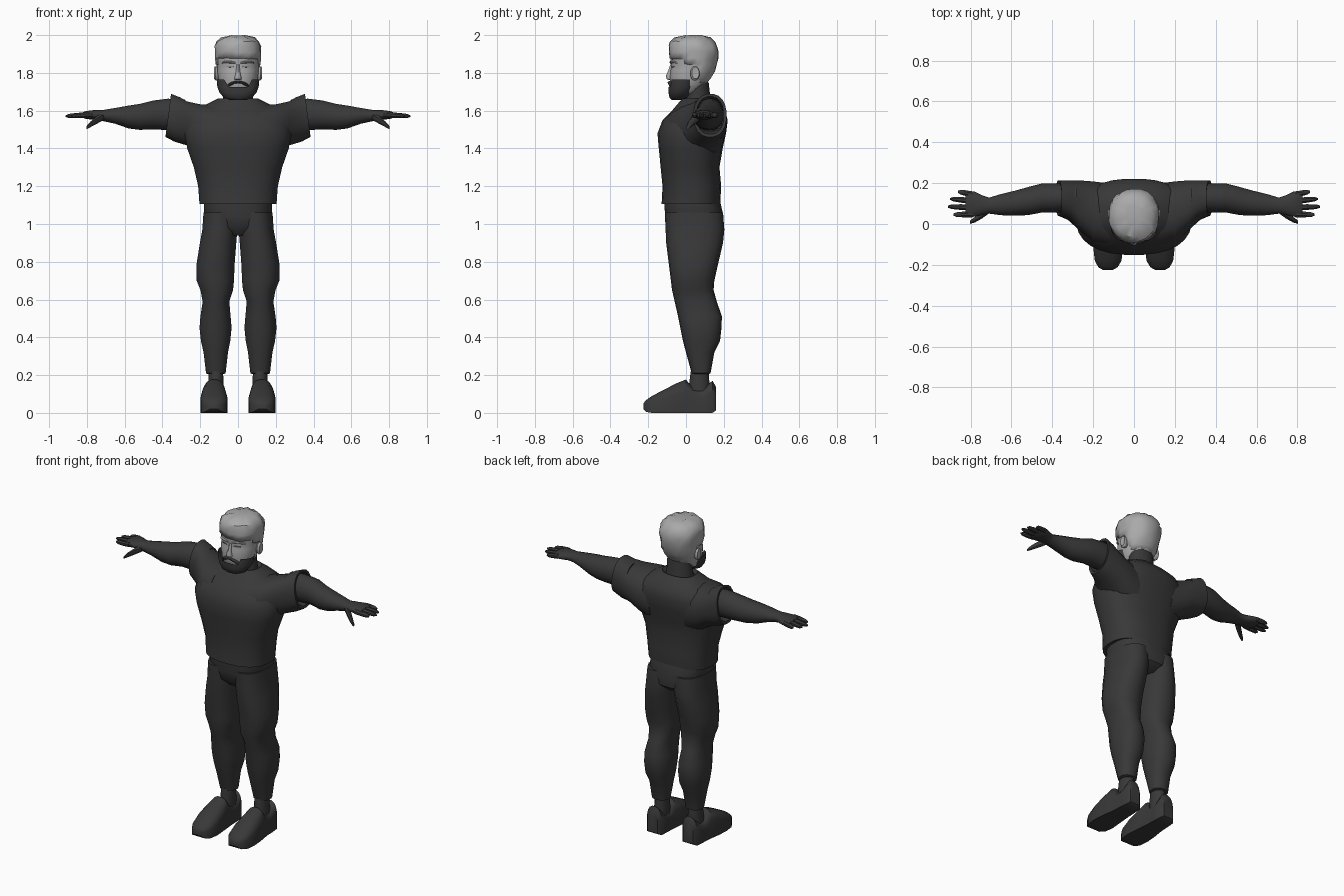
import bpy, bmesh, math, random
from mathutils import Vector
random.seed(4)


def material(name, v):
    m = bpy.data.materials.new(name)
    m.diffuse_color = (v, v, v, 1)
    return m


DARK = material("charcoal", 0.04)
LIGHT = material("light grey", 0.4)
SHADE = material("mid grey", 0.15)


def loft(name, axis, rings, mat, n=20, p=2.0, mirror=False, tweak=None, keep=None, flat=False, angle=40):
    """Skin rings (t, a0, a1, b0, b1): position on the axis, then bounds on the other two axes."""
    bm = bmesh.new()
    loops = []
    for t, a0, a1, b0, b1 in rings:
        loop = []
        for i in range(n):
            w = 2 * math.pi * (i + 0.5) / n
            c, s = math.cos(w), math.sin(w)
            u = math.copysign(abs(c) ** (2 / p), c)
            v = math.copysign(abs(s) ** (2 / p), s)
            if flat and v < 0:
                v = -1
            a, b = (a0 + a1 + u * (a1 - a0)) / 2, (b0 + b1 + v * (b1 - b0)) / 2
            co = {"z": (a, b, t), "x": (t, a, b), "y": (a, t, b)}[axis]
            loop.append(bm.verts.new(co))
        loops.append(loop)
    for l0, l1 in zip(loops, loops[1:]):
        for i in range(n):
            j = (i + 1) % n
            bm.faces.new((l0[i], l0[j], l1[j], l1[i]))
    bm.faces.new(loops[0])
    bm.faces.new(loops[-1])
    if tweak:
        for v in bm.verts:
            tweak(v.co)
    if keep:
        drop = [f for f in bm.faces if not keep(f.calc_center_median())]
        bmesh.ops.delete(bm, geom=drop, context='FACES')
    bmesh.ops.recalc_face_normals(bm, faces=bm.faces)
    me = bpy.data.meshes.new(name)
    bm.to_mesh(me)
    bm.free()
    me.materials.append(mat)
    ob = bpy.data.objects.new(name, me)
    bpy.context.collection.objects.link(ob)
    bpy.ops.object.select_all(action='DESELECT')
    ob.select_set(True)
    bpy.context.view_layer.objects.active = ob
    bpy.ops.object.shade_smooth_by_angle(angle=math.radians(angle))
    if mirror:
        ob.modifiers.new("mirror", 'MIRROR')
    return ob


def sym(*rows):
    """Rings symmetric in x: (z, half width, y0, y1)."""
    return [(z, -w, w, y0, y1) for z, w, y0, y1 in rows]


# Shirt body
loft("shirt", "z", sym(
    (1.11, .19, -.115, .17), (1.105, .205, -.13, .182), (1.2, .212, -.125, .187), (1.3, .235, -.135, .178),
    (1.4, .27, -.145, .195), (1.48, .285, -.152, .213), (1.55, .27, -.125, .222), (1.60, .225, -.075, .208),
    (1.635, .165, -.045, .175), (1.665, .105, -.02, .14), (1.645, .085, -.01, .125)),
    DARK, n=28, p=2.4)


# Flared sleeves with a slanted open end
def slant(co):
    if co.x > .3:
        co.x += (1.57 - co.z) * .13


loft("sleeve", "x", [
    (.12, -.12, .2, 1.32, 1.63), (.2, -.095, .21, 1.36, 1.635), (.27, -.03, .215, 1.415, 1.65),
    (.32, .02, .215, 1.435, 1.672), (.37, .04, .215, 1.46, 1.69), (.368, .055, .2, 1.475, 1.675),
    (.31, .06, .2, 1.49, 1.65)], DARK, n=20, p=2.3, mirror=True, tweak=slant)

# Arms
loft("arm", "x", [
    (.28, .06, .2, 1.49, 1.66), (.37, .055, .2, 1.495, 1.665), (.45, .055, .2, 1.5, 1.655),
    (.52, .042, .182, 1.497, 1.637), (.58, .04, .165, 1.505, 1.628), (.65, .042, .148, 1.53, 1.615),
    (.71, .05, .13, 1.543, 1.605), (.74, .045, .14, 1.55, 1.605), (.78, .035, .16, 1.553, 1.602),
    (.81, .032, .162, 1.557, 1.597), (.825, .045, .15, 1.565, 1.59)], DARK, n=16, mirror=True)

# Fingers and thumb
for i, (y0, y1, tip) in enumerate([(.047, .046, .885), (.081, .085, .912), (.113, .123, .9), (.145, .158, .862)]):
    rows = []
    for k, r in ((0, .016), (.5, .015), (.85, .012), (1, .005)):
        x, y, z = .79 + (tip - .79) * k, y0 + (y1 - y0) * k, 1.578 - .007 * k
        rows.append((x, y - r, y + r, z - r, z + r))
    loft("finger_%d" % (i + 1), "x", rows, DARK, n=8, mirror=True)
loft("thumb", "x", [
    (.71, .05, .09, 1.55, 1.59), (.745, .025, .065, 1.53, 1.575), (.78, .006, .036, 1.512, 1.545),
    (.803, .0, .018, 1.5, 1.518)], DARK, n=8, mirror=True)

# Trousers
loft("trouser_hips", "z", sym(
    (.94, .07, -.06, .15), (.98, .15, -.1, .195), (1.04, .183, -.112, .2), (1.12, .18, -.116, .182)),
    DARK, n=24, p=2.6)
loft("trouser_leg", "z", [
    (.205, .075, .16, .04, .12), (.21, .065, .17, .03, .13), (.32, .052, .183, .0, .15),
    (.38, .04, .197, -.016, .18), (.45, .033, .205, -.03, .188), (.51, .038, .2, -.042, .19),
    (.59, .045, .188, -.06, .163), (.65, .025, .2, -.074, .146), (.7, .02, .22, -.08, .15),
    (.78, .017, .222, -.09, .168), (.9, .008, .203, -.105, .196), (.97, .002, .19, -.108, .203),
    (1.06, .0, .184, -.112, .196)], DARK, n=18, p=2.3, mirror=True)

# Ankles and shoes
loft("ankle", "z", [(.06, .08, .16, .02, .125), (.14, .075, .16, .015, .125), (.22, .078, .155, .025, .12)],
     DARK, n=14, mirror=True)
loft("shoe", "y", [
    (.158, .09, .16, .012, .14), (.14, .073, .175, .0, .172), (.09, .07, .18, .0, .125),
    (.04, .068, .182, .0, .125), (.0, .065, .187, .0, .178), (-.05, .06, .195, .0, .158),
    (-.12, .054, .2, .0, .122), (-.18, .06, .193, .0, .09), (-.212, .08, .175, .005, .068),
    (-.226, .105, .15, .02, .05)], DARK, n=16, p=2.4, mirror=True, flat=True)

# Neck
loft("neck", "z", sym((1.6, .095, -.02, .14), (1.66, .08, -.005, .13), (1.75, .078, .0, .12)), DARK, n=18)

# Head
loft("head", "z", sym(
    (1.685, .06, -.06, .05), (1.7, .082, -.075, .08), (1.74, .098, -.084, .112), (1.78, .107, -.085, .132),
    (1.815, .11, -.082, .145), (1.835, .111, -.077, .15), (1.86, .113, -.084, .153), (1.92, .113, -.08, .153),
    (1.97, .085, -.05, .125), (1.985, .04, -.01, .09)), LIGHT, n=24, p=2.2)


# Hair shell with a fringe, left open over the face
def ruffle(co):
    co += Vector([random.uniform(-.004, .004) for _ in range(3)])
    co.z = min(co.z, 2.0)


hair = loft("hair", "z", sym(
    (1.745, .095, -.06, .112), (1.775, .106, -.075, .135), (1.81, .114, -.08, .15), (1.845, .118, -.084, .162),
    (1.875, .12, -.088, .168), (1.91, .124, -.09, .171), (1.94, .122, -.09, .166), (1.965, .111, -.084, .152),
    (1.985, .088, -.06, .13), (1.998, .045, -.01, .095)), LIGHT, n=26, p=2.2, tweak=ruffle,
    keep=lambda c: c.z > 1.88 or (c.y > .055 and c.z > 1.75) or (c.y > .0 and c.z > 1.83), angle=30)
solid = hair.modifiers.new("thickness", 'SOLIDIFY')
solid.thickness = .014

# Ears
loft("ear", "x", [
    (.1, .03, .065, 1.765, 1.825), (.118, .022, .072, 1.758, 1.836), (.128, .03, .07, 1.768, 1.832),
    (.126, .04, .06, 1.785, 1.815)], LIGHT, n=12, mirror=True)

# Nose and brows
loft("nose", "z", sym(
    (1.762, .012, -.09, -.07), (1.768, .021, -.103, -.065), (1.785, .016, -.106, -.065),
    (1.815, .01, -.093, -.065), (1.845, .009, -.083, -.065)), LIGHT, n=10)
loft("brow", "x", [
    (.014, -.086, -.07, 1.848, 1.858), (.04, -.088, -.062, 1.85, 1.864), (.07, -.074, -.045, 1.852, 1.864),
    (.085, -.055, -.04, 1.85, 1.857)], LIGHT, n=8, mirror=True)

# Narrow eyes
loft("eye", "x", [
    (.024, -.079, -.07, 1.831, 1.833), (.042, -.0775, -.06, 1.829, 1.835), (.062, -.0685, -.05, 1.831, 1.834)],
    SHADE, n=8, mirror=True)


# Beard, lower in the middle to leave the lips bare
def lip_gap(co):
    if co.z > 1.74 and co.y < 0 and abs(co.x) < .06:
        co.z = 1.715


loft("beard", "z", sym(
    (1.657, .045, -.076, -.02), (1.668, .075, -.088, .01), (1.695, .098, -.093, .035),
    (1.725, .11, -.093, .05), (1.765, .114, -.09, .06)), DARK, n=24, p=2.3, tweak=lip_gap,
    keep=lambda c: c.y < .03 and c.z < 1.76 and not (c.z > 1.72 and abs(c.x) < .045))

# Moustache
loft("moustache", "x", [
    (0, -.096, -.07, 1.745, 1.756), (.02, -.098, -.07, 1.742, 1.757), (.045, -.092, -.06, 1.728, 1.748),
    (.06, -.085, -.05, 1.708, 1.732)], DARK, n=8, mirror=True)
